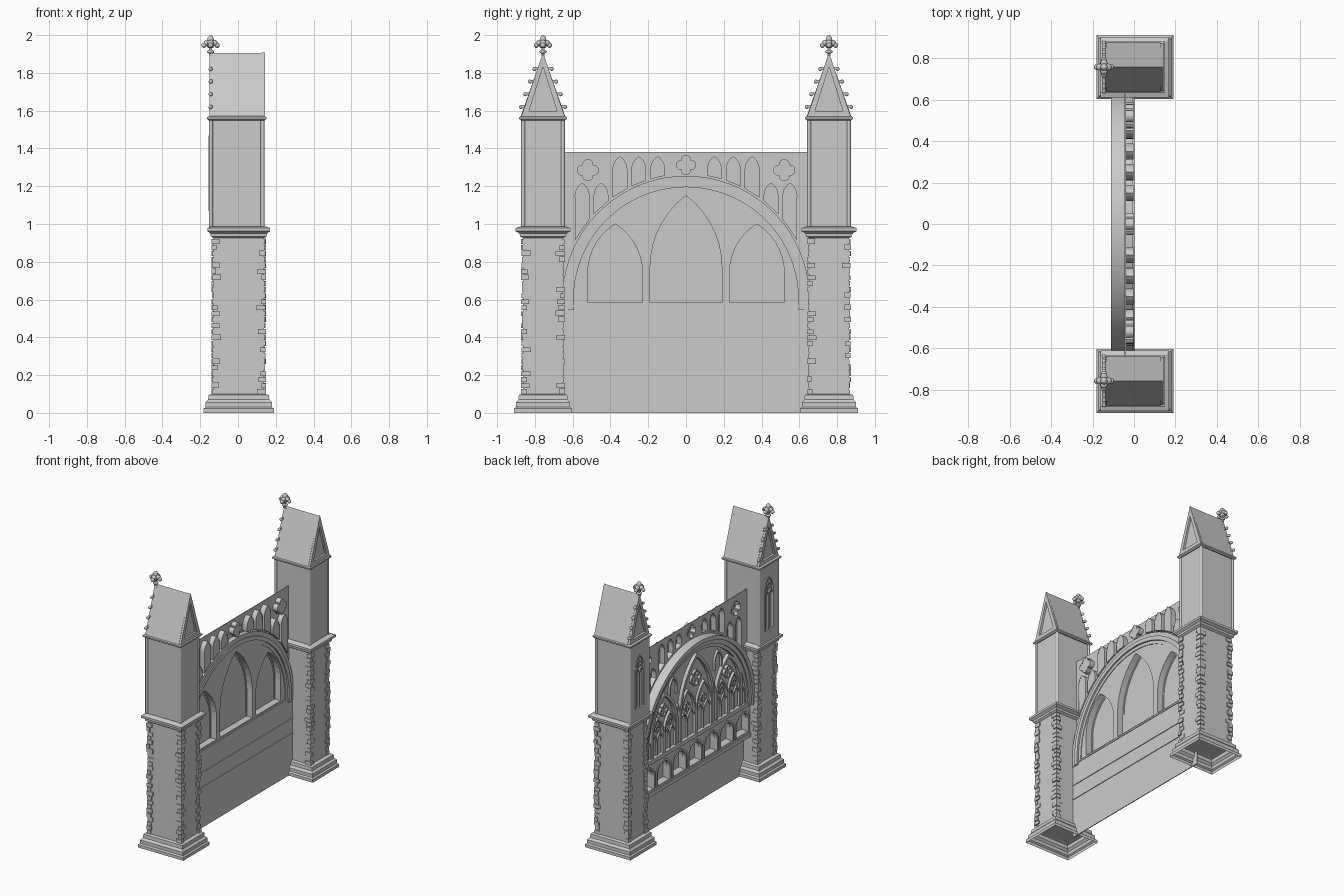
import bpy, bmesh, math, random
from mathutils import Matrix, Vector

random.seed(4)
if "Cube" in bpy.data.objects:
    bpy.data.objects.remove(bpy.data.objects["Cube"], do_unlink=True)

stone = bpy.data.materials.new("grey stone")
stone.use_nodes = True
stone.diffuse_color = (0.6, 0.6, 0.6, 1)
stone.node_tree.nodes["Principled BSDF"].inputs["Base Color"].default_value = (0.6, 0.6, 0.6, 1)


def finish(name, bm, smooth=False):
    bmesh.ops.recalc_face_normals(bm, faces=bm.faces)
    me = bpy.data.meshes.new(name)
    bm.to_mesh(me)
    bm.free()
    me.materials.append(stone)
    ob = bpy.data.objects.new(name, me)
    bpy.context.collection.objects.link(ob)
    if smooth:
        bpy.ops.object.select_all(action='DESELECT')
        ob.select_set(True)
        bpy.context.view_layer.objects.active = ob
        bpy.ops.object.shade_smooth_by_angle(angle=math.radians(40))


def box(bm, x0, x1, y0, y1, z0, z1):
    m = Matrix.Translation(((x0 + x1) / 2, (y0 + y1) / 2, (z0 + z1) / 2)) \
        @ Matrix.Diagonal((abs(x1 - x0), abs(y1 - y0), abs(z1 - z0), 1))
    bmesh.ops.create_cube(bm, size=1, matrix=m)


def plate(bm, loops, x0, x1):
    """Flat panel in the y-z plane; the loops after the first are holes."""
    edges = []
    for loop in loops:
        vs = [bm.verts.new((x0, y, z)) for y, z in loop]
        edges += [bm.edges.new((vs[i - 1], vs[i])) for i in range(len(vs))]
    fill = bmesh.ops.triangle_fill(bm, use_beauty=True, edges=edges, normal=(1, 0, 0))
    faces = [g for g in fill["geom"] if isinstance(g, bmesh.types.BMFace)]
    ext = bmesh.ops.extrude_face_region(bm, geom=faces, use_keep_orig=True)
    verts = [g for g in ext["geom"] if isinstance(g, bmesh.types.BMVert)]
    bmesh.ops.translate(bm, verts=verts, vec=(x1 - x0, 0, 0))


def strip(bm, path, width, x0, x1, closed=False):
    """Square moulding swept along a path in the y-z plane."""
    pts = [Vector(p) for p in path]
    n, rings = len(pts), []
    for i, p in enumerate(pts):
        a = pts[i - 1] if i or closed else p
        b = pts[(i + 1) % n] if i < n - 1 or closed else p
        d0, d1 = (p - a).normalized(), (b - p).normalized()
        t = (d0 + d1).normalized()
        nrm = Vector((-t.y, t.x))
        ref = d1 if d1.length else d0
        off = nrm * (width / 2 / max(0.4, t.dot(ref)))
        rings.append([bm.verts.new((x, *(p + s * off)))
                      for x, s in ((x0, -1), (x1, -1), (x1, 1), (x0, 1))])
    for i in range(n if closed else n - 1):
        a, b = rings[i], rings[(i + 1) % n]
        for k in range(4):
            j = (k + 1) % 4
            bm.faces.new((a[k], a[j], b[j], b[k]))
    if not closed:
        bm.faces.new(rings[0])
        bm.faces.new(rings[-1][::-1])


def lancet(c, w, z0, zs, zt, z0b=None, n=7):
    """Pointed arch outline, from its left foot over the apex to its right foot."""
    h = zt - zs
    r = (w * w + h * h) / (2 * w)
    top = math.atan2(h, r - w)
    arc = [(r - w - r * math.cos(top * i / n), zs + r * math.sin(top * i / n)) for i in range(n + 1)]
    return [(c - w, z0)] + [(c + y, z) for y, z in arc] + \
        [(c - y, z) for y, z in arc[-2::-1]] + [(c + w, z0 if z0b is None else z0b)]


def round_arch(c, r, zc, z0, n=40):
    arc = [(c - r * math.cos(math.pi * i / n), zc + r * math.sin(math.pi * i / n)) for i in range(n + 1)]
    return [(c - r, z0)] + arc + [(c + r, z0)]


def quatrefoil(c, z, r):
    return [(c + r * k * math.cos(t), z + r * k * math.sin(t))
            for t in (math.tau * i / 32 for i in range(32))
            for k in [0.6 + 0.4 * abs(math.cos(2 * t)) ** 0.6]]


def stack(bm, cx, cy, levels):
    """Rectangular mouldings lofted through (z, half x, half y), open underneath."""
    prev = None
    for z, hx, hy in levels:
        ring = [bm.verts.new((cx + sx * hx, cy + sy * hy, z))
                for sx, sy in ((-1, -1), (1, -1), (1, 1), (-1, 1))]
        if prev:
            for k in range(4):
                bm.faces.new((prev[k - 1], prev[k], ring[k], ring[k - 1]))
        prev = ring
    bm.faces.new(prev)


ZC, HALF, SILL, TOP = 0.60, 0.652, 0.575, 1.38
LANCETS = [(-0.375, 0.145, 0.74, 1.0), (0, 0.19, 0.77, 1.15), (0.375, 0.145, 0.74, 1.0)]

# Thin lower wall with shallow string courses
bm = bmesh.new()
box(bm, -0.014, -0.008, -HALF, HALF, 0, SILL)
for z in (0.29, 0.40, 0.56):
    box(bm, -0.012, -0.003, -HALF, HALF, z, z + 0.012)
finish("lower_wall", bm)

# Upper wall: a thin sheet around the great arch, pierced by bays
foils = [(-0.52, 1.285, 0.055), (0, 1.312, 0.05), (0.52, 1.285, 0.055)]
bays = []
for i in range(12):
    c = -0.55 + 0.1 * i
    if abs(c) < 0.1:
        continue
    foot = [ZC + math.sqrt(0.668 ** 2 - y * y) for y in (c - 0.036, c + 0.036)]
    head = 1.15 if abs(c) > 0.4 else 1.29
    bays.append(lancet(c, 0.036, foot[0], head, head + 0.065, foot[1], 5))
opening = round_arch(0, 0.615, ZC, SILL)
outline = [(-HALF, TOP), (-HALF, SILL)] + opening + [(HALF, SILL), (HALF, TOP)]
niches = bays + [quatrefoil(*f) for f in foils]
bm = bmesh.new()
plate(bm, [outline] + niches, -0.045, -0.039)
finish("frieze_wall", bm)

# Deep pockets behind the bays
bm = bmesh.new()
for niche in niches:
    strip(bm, niche, 0.006, -0.047, -0.002, True)
    plate(bm, [niche], -0.008, -0.003)
finish("frieze_niches", bm)

# Arch infill with three deep lancets on one side and glazing behind
big = [lancet(c, w, SILL + 0.01, zs, zt) for c, w, zs, zt in LANCETS]
infill = round_arch(0, 0.618, ZC, SILL)
bm = bmesh.new()
plate(bm, [infill] + big, -0.064, -0.014)
plate(bm, [infill], -0.068, -0.064)
finish("arch_infill", bm)

# Great arch mouldings, stepping outwards
bm = bmesh.new()
for r, w, x0, x1 in ((0.64, 0.03, -0.11, -0.004), (0.61, 0.03, -0.098, 0.003),
                     (0.583, 0.024, -0.088, -0.009)):
    strip(bm, round_arch(0, r, ZC, SILL - 0.03), w, x0, x1)
finish("great_arch", bm, True)

# Window tracery: paired lights under a quatrefoil in each lancet
bm = bmesh.new()
for (c, w, zs, zt), outer in zip(LANCETS, big):
    strip(bm, outer, 0.022, -0.092, -0.06)
    h = zt - zs
    for s in (-1, 1):
        light = lancet(c + s * w / 2, w / 2 - 0.008, SILL, zs - 0.03, zs + 0.4 * h)
        strip(bm, light, 0.013, -0.086, -0.066)
        for t in (-1, 1):
            q = w / 4 - 0.004
            sub = lancet(c + s * w / 2 + t * q, q, SILL, zs - 0.08, zs - 0.01, n=4)
            strip(bm, sub, 0.008, -0.08, -0.066)
        strip(bm, quatrefoil(c + s * w / 2, zs + 0.03, w * 0.16), 0.007, -0.08, -0.066, True)
    strip(bm, quatrefoil(c, zs + 0.55 * h, w * 0.28), 0.012, -0.086, -0.066, True)
for s in (-1, 1):
    strip(bm, lancet(s * 0.262, 0.04, 0.95, 1.0, 1.08, n=4), 0.01, -0.084, -0.066)
    strip(bm, lancet(s * 0.545, 0.016, SILL, 0.66, 0.7, n=4), 0.008, -0.084, -0.066)
    strip(bm, lancet(s * 0.21, 0.012, SILL, 0.8, 0.86, n=4), 0.008, -0.084, -0.066)
finish("window_tracery", bm)

# Blind arcade below the windows
arches = [round_arch(-0.552 + 0.184 * i, 0.078, 0.43, 0.34, 14) for i in range(7)]
bm = bmesh.new()
plate(bm, [[(-HALF, 0.31), (-HALF, 0.56), (HALF, 0.56), (HALF, 0.31)]] + arches, -0.07, -0.012)
for a in arches:
    strip(bm, a, 0.014, -0.078, -0.05)
for z, x in ((0.295, -0.078), (0.547, -0.095)):
    box(bm, x, -0.012, -HALF, HALF, z, z + 0.028)
finish("blind_arcade", bm)

for s in (-1, 1):
    cy = s * 0.757
    name = ("front" if s < 0 else "back") + "_tower_"

    # Plinth, shaft, and cornice
    bm = bmesh.new()
    stack(bm, 0.004, cy, [(0, 0.186, 0.154), (0.022, 0.186, 0.154), (0.03, 0.176, 0.144),
                          (0.055, 0.176, 0.144), (0.07, 0.162, 0.13), (0.095, 0.16, 0.128),
                          (0.1, 0.134, 0.106)])
    stack(bm, 0.004, cy, [(0.1, 0.134, 0.106), (0.925, 0.134, 0.106), (0.935, 0.148, 0.122),
                          (0.95, 0.15, 0.124), (0.962, 0.166, 0.146), (0.978, 0.166, 0.146),
                          (0.988, 0.145, 0.118)])
    finish(name + "base", bm)

    # Irregular corner stones
    bm = bmesh.new()
    rows = 26
    step = 0.825 / rows
    for sx in (-1, 1):
        for sy in (-1, 1):
            for i in range(rows):
                z = 0.1 + i * step
                longx = (i + (sx > 0)) % 2
                a = (0.045 if longx else 0.03) + random.uniform(-0.006, 0.006)
                b = (0.03 if longx else 0.045) + random.uniform(-0.006, 0.006)
                out = random.uniform(0.003, 0.011)
                ex, ey = 0.004 + sx * (0.134 + out), cy + sy * (0.106 + out)
                box(bm, ex - sx * a, ex, ey - sy * b, ey, z, z + step * random.uniform(0.75, 0.95))
    finish(name + "quoins", bm)

    # Upper stage with a traceried window
    bm = bmesh.new()
    stack(bm, -0.001, cy, [(0.98, 0.137, 0.108), (1.55, 0.137, 0.108)])
    panel = [(cy - 0.108, 0.98), (cy - 0.108, 1.55), (cy + 0.108, 1.55), (cy + 0.108, 0.98)]
    window = lancet(cy, 0.05, 1.07, 1.36, 1.46)
    plate(bm, [panel, window], -0.153, -0.138)
    strip(bm, window, 0.012, -0.155, -0.145)
    for t in (-1, 1):
        strip(bm, lancet(cy + t * 0.024, 0.022, 1.07, 1.31, 1.36, n=5), 0.008, -0.15, -0.136)
    strip(bm, quatrefoil(cy, 1.39, 0.022), 0.007, -0.15, -0.136, True)
    stack(bm, -0.007, cy, [(1.548, 0.148, 0.114), (1.556, 0.157, 0.126), (1.566, 0.157, 0.126),
                           (1.572, 0.14, 0.115)])
    finish(name + "upper_stage", bm)

    # Corner shafts
    bm = bmesh.new()
    for x in (-0.144, 0.13):
        for t in (-1, 1):
            m = Matrix.Translation((x, cy + t * 0.105, 1.265))
            bmesh.ops.create_cone(bm, cap_ends=True, segments=10, radius1=0.011, radius2=0.011,
                                  depth=0.57, matrix=m)
    finish(name + "corner_shafts", bm, True)

    # Gabled roof with raised gable borders at both ends
    bm = bmesh.new()
    tri = [(cy - 0.118, 1.57), (cy, 1.905), (cy + 0.118, 1.57)]
    plate(bm, [tri], -0.133, 0.128)
    inner = [(cy - 0.095, 1.582), (cy, 1.87), (cy + 0.095, 1.582)]
    for x0, x1 in ((-0.15, -0.13), (0.125, 0.142)):
        strip(bm, inner, 0.03, x0, x1, True)
    finish(name + "roof", bm)

    # Crockets up the gable and a leafy finial
    bm = bmesh.new()

    def knob(y, z, r, x=-0.145, sz=1.0):
        bmesh.ops.create_icosphere(bm, subdivisions=2, radius=r,
                                   matrix=Matrix.Translation((x, y, z)) @ Matrix.Diagonal((1, 1, sz, 1)))

    for i in range(4):
        z = 1.62 + 0.067 * i
        w = 0.118 * (1.905 - z) / 0.333
        for t in (-1, 1):
            strip(bm, [(cy + t * (w - 0.01), z + 0.004), (cy + t * (w + 0.018), z)], 0.014, -0.151, -0.137)
            knob(cy + t * (w + 0.016), z, 0.011)
    box(bm, -0.153, -0.137, cy - 0.009, cy + 0.009, 1.89, 1.96)
    knob(cy, 1.912, 0.02, sz=0.5)
    knob(cy, 1.95, 0.022)
    for t in (-1, 1):
        for d, z, r in ((0.02, 1.958, 0.017), (0.035, 1.946, 0.014)):
            knob(cy + t * d, z, r)
            knob(cy, z, r, -0.145 + t * d)
    knob(cy, 1.973, 0.018, sz=1.5)
    finish(name + "finial", bm, True)
